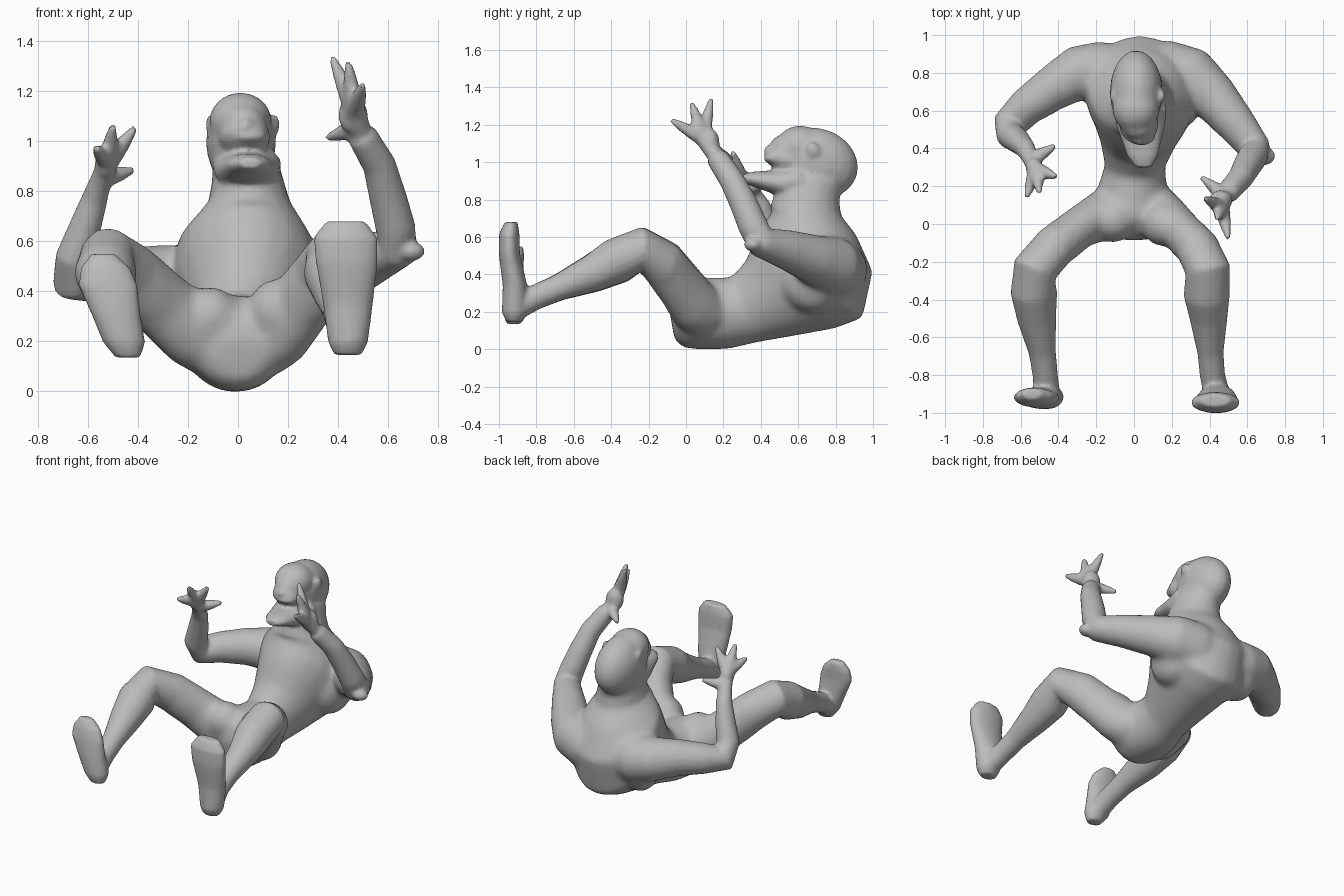
import bpy, bmesh, math
from mathutils import Vector as V

bm = bmesh.new()
N = 20


def loft(sections):
    """Closed skin through elliptical rings given as (centre, u axis, v axis)."""
    rings = []
    for c, u, v in sections:
        rings.append([bm.verts.new(c + u * math.cos(a) + v * math.sin(a))
                      for a in (2 * math.pi * i / N for i in range(N))])
    faces = [bm.faces.new(rings[0][::-1]), bm.faces.new(rings[-1])]
    for a, b in zip(rings, rings[1:]):
        for i in range(N):
            j = (i + 1) % N
            faces.append(bm.faces.new((a[i], a[j], b[j], b[i])))
    bmesh.ops.recalc_face_normals(bm, faces=faces)


def tube(points):
    """Limb through (x, y, z, radius[, horizontal width factor]) points."""
    p = [V(q[:3]) for q in points]
    secs, u = [], (p[1] - p[0]).cross(V((0.01, 0.02, 1)))
    for i, q in enumerate(points):
        t = (p[min(i + 1, len(p) - 1)] - p[max(i - 1, 0)]).normalized()
        u = (u - t * u.dot(t)).normalized()
        w = q[4] if len(q) > 4 else 1
        secs.append((p[i], u * q[3] * w, t.cross(u) * q[3]))
    loft(secs)


def profile(rows):
    """Trunk-like form: rows of back (y, z), front (y, z), half width, x centre."""
    secs = []
    for by, bz, fy, fz, hw, x in rows:
        b, f = V((x, by, bz)), V((x, fy, fz))
        secs.append(((b + f) / 2, V((hw, 0, 0)), (f - b) / 2))
    loft(secs)


def foot(rows):
    """Upright foot: rows of x, y, z, half width, half depth."""
    loft([(V((x, y, z)), V((w, 0, 0)), V((0, d, 0))) for x, y, z, w, d in rows])


def blob(c, r, tilt=0):
    """Ellipsoid, tilted about x."""
    g = bmesh.ops.create_uvsphere(bm, u_segments=20, v_segments=12, radius=1)
    ca, sa = math.cos(tilt), math.sin(tilt)
    for v in g["verts"]:
        x, y, z = v.co.x * r[0], v.co.y * r[1], v.co.z * r[2]
        v.co = V(c) + V((x, y * ca - z * sa, y * sa + z * ca))


def hand(wrist, palm, tips, thumb):
    """Flat palm from webbed finger roots, with tapering fingers."""
    w, p = V(wrist), V(palm)
    for t in [V(t) for t in tips]:
        k = p.lerp(t, 0.35)
        tube([(*w, 0.045), (*p, 0.042), (*k, 0.036), (*k.lerp(t, 0.5), 0.027), (*t, 0.014)])
    t = V(thumb)
    base = w.lerp(p, 0.3)
    tube([(*base, 0.042), (*base.lerp(t, 0.5), 0.033), (*t, 0.014)])


# pelvis, trunk and neck
profile([
    (-0.06, 0.05, -0.09, 0.22, 0.10, 0), (-0.01, 0.01, -0.06, 0.32, 0.17, 0),
    (0.10, 0.00, 0.03, 0.39, 0.21, -0.01), (0.23, 0.005, 0.14, 0.39, 0.185, -0.01),
    (0.38, 0.04, 0.24, 0.39, 0.16, 0.005), (0.58, 0.075, 0.32, 0.48, 0.205, 0.025),
    (0.80, 0.115, 0.37, 0.61, 0.26, 0.04), (0.945, 0.17, 0.42, 0.69, 0.30, 0.04),
    (1.00, 0.42, 0.46, 0.74, 0.28, 0.03), (0.91, 0.62, 0.45, 0.77, 0.21, 0.04),
    (0.83, 0.72, 0.46, 0.80, 0.165, 0.045), (0.82, 0.80, 0.49, 0.88, 0.145, 0.04),
    (0.84, 0.88, 0.54, 0.98, 0.13, 0.03)])
# laps and flanks
blob((-0.11, 0.02, 0.30), (0.12, 0.12, 0.125))
blob((0.15, 0.0, 0.33), (0.11, 0.12, 0.125))
blob((0.25, 0.68, 0.37), (0.12, 0.17, 0.17))
blob((-0.20, 0.78, 0.36), (0.12, 0.14, 0.16))

# skull, brow, muzzle, nose, lips and ears
blob((0.012, 0.70, 1.00), (0.14, 0.225, 0.185), -0.35)
blob((0.01, 0.61, 1.085), (0.125, 0.13, 0.115))
blob((0.02, 0.55, 1.06), (0.10, 0.11, 0.08), -0.6)
blob((0.025, 0.53, 1.02), (0.105, 0.115, 0.072), -0.4)
blob((0.03, 0.455, 1.065), (0.032, 0.04, 0.035))
blob((0.04, 0.46, 1.025), (0.075, 0.045, 0.028))
profile([(0.64, 0.82, 0.60, 1.00, 0.14, 0.035), (0.53, 0.81, 0.51, 0.97, 0.13, 0.035),
         (0.44, 0.845, 0.44, 0.96, 0.105, 0.04), (0.37, 0.87, 0.36, 0.955, 0.085, 0.045),
         (0.30, 0.895, 0.30, 0.94, 0.045, 0.05)])
blob((-0.115, 0.68, 1.07), (0.014, 0.03, 0.04), 0.3)
blob((0.145, 0.68, 1.07), (0.022, 0.035, 0.045), 0.3)

# left and right legs
tube([(-0.09, 0.09, 0.19, 0.14), (-0.18, 0.04, 0.245, 0.15, 0.85),
      (-0.29, -0.02, 0.34, 0.14, 0.8), (-0.42, -0.12, 0.465, 0.13, 0.88),
      (-0.525, -0.24, 0.54, 0.12), (-0.53, -0.36, 0.48, 0.124),
      (-0.515, -0.50, 0.41, 0.104), (-0.485, -0.68, 0.335, 0.072),
      (-0.47, -0.80, 0.285, 0.067), (-0.46, -0.91, 0.23, 0.07)])
tube([(0.09, 0.09, 0.19, 0.14), (0.16, 0.04, 0.245, 0.15, 0.85),
      (0.24, -0.03, 0.34, 0.14, 0.8), (0.335, -0.125, 0.465, 0.13, 0.88),
      (0.39, -0.24, 0.54, 0.12), (0.385, -0.38, 0.475, 0.122),
      (0.395, -0.50, 0.41, 0.10), (0.405, -0.68, 0.335, 0.07),
      (0.415, -0.80, 0.285, 0.067), (0.44, -0.91, 0.23, 0.07)])

# feet, toes up
foot([(-0.44, -0.92, 0.14, 0.05, 0.04), (-0.455, -0.915, 0.20, 0.085, 0.065),
      (-0.49, -0.92, 0.32, 0.10, 0.06), (-0.52, -0.92, 0.43, 0.12, 0.05),
      (-0.53, -0.91, 0.50, 0.10, 0.045), (-0.54, -0.90, 0.555, 0.05, 0.03)])
foot([(0.44, -0.92, 0.15, 0.055, 0.04), (0.44, -0.915, 0.20, 0.08, 0.07),
      (0.44, -0.915, 0.35, 0.10, 0.065), (0.435, -0.945, 0.52, 0.125, 0.057),
      (0.43, -0.945, 0.62, 0.13, 0.055), (0.43, -0.935, 0.685, 0.08, 0.035)])

# left and right arms
tube([(-0.04, 0.80, 0.40, 0.13), (-0.18, 0.81, 0.43, 0.16), (-0.30, 0.80, 0.45, 0.145),
      (-0.44, 0.71, 0.465, 0.118), (-0.57, 0.62, 0.46, 0.10), (-0.66, 0.525, 0.455, 0.09),
      (-0.655, 0.47, 0.54, 0.075), (-0.615, 0.44, 0.65, 0.066), (-0.575, 0.40, 0.77, 0.053),
      (-0.555, 0.36, 0.83, 0.046)])
tube([(0.04, 0.80, 0.40, 0.13), (0.18, 0.81, 0.43, 0.165), (0.30, 0.78, 0.45, 0.16),
      (0.42, 0.67, 0.49, 0.13), (0.54, 0.53, 0.54, 0.105), (0.64, 0.40, 0.58, 0.085),
      (0.63, 0.36, 0.66, 0.08), (0.60, 0.31, 0.78, 0.075), (0.565, 0.245, 0.91, 0.067),
      (0.495, 0.165, 1.03, 0.06)])
blob((0.69, 0.36, 0.565), (0.058, 0.05, 0.04))

# hands
hand((-0.555, 0.36, 0.83), (-0.52, 0.29, 0.92),
     [(-0.57, 0.14, 0.98), (-0.50, 0.165, 1.07), (-0.41, 0.25, 1.06)], (-0.415, 0.415, 0.89))
hand((0.495, 0.165, 1.03), (0.465, 0.09, 1.13),
     [(0.375, 0.135, 1.345), (0.44, 0.03, 1.325), (0.50, -0.08, 1.23)], (0.355, 0.25, 1.02))
blob((0.46, 0.13, 1.11), (0.06, 0.05, 0.075))
blob((-0.53, 0.30, 0.91), (0.045, 0.055, 0.055))

# one continuous skin, with shoulders and hips blended further
mesh = bpy.data.meshes.new("figure")
bm.to_mesh(mesh)
bm.free()
fig = bpy.data.objects.new("reclining_figure", mesh)
bpy.context.collection.objects.link(fig)
bpy.context.view_layer.objects.active = fig
fig.select_set(True)
rm = fig.modifiers.new("skin", "REMESH")
rm.mode, rm.voxel_size = "VOXEL", 0.012
bpy.ops.object.modifier_apply(modifier="skin")
group = fig.vertex_groups.new(name="trunk")
group.add([v.index for v in fig.data.vertices
           if abs(v.co.x) < 0.42 and v.co.y > -0.15 and v.co.z < 0.74], 1, "ADD")
blend = fig.modifiers.new("blend", "SMOOTH")
blend.factor, blend.iterations, blend.vertex_group = 0.5, 40, "trunk"
soften = fig.modifiers.new("soften", "SMOOTH")
soften.factor, soften.iterations = 0.5, 6
simplify = fig.modifiers.new("simplify", "DECIMATE")
simplify.ratio = 0.3
for m in ("blend", "soften", "simplify"):
    bpy.ops.object.modifier_apply(modifier=m)

# stand on the floor
low = min(v.co.z for v in fig.data.vertices)
for v in fig.data.vertices:
    v.co.z -= low

skin = bpy.data.materials.new("grey")
skin.diffuse_color = (0.5, 0.5, 0.5, 1)
fig.data.materials.clear()
fig.data.materials.append(skin)
bpy.ops.object.shade_smooth_by_angle(angle=math.radians(45))
